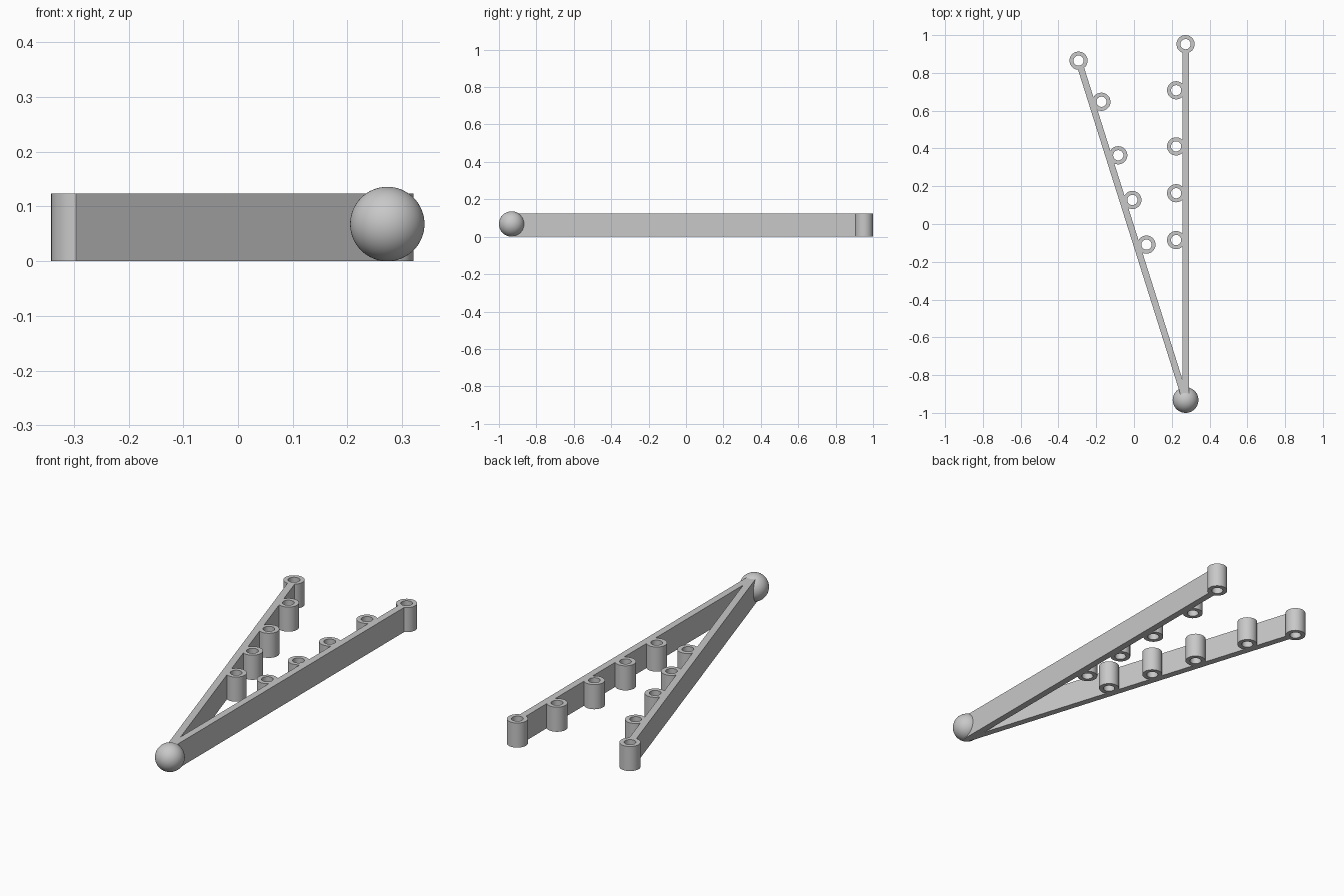
import bpy, bmesh, math
from mathutils import Matrix, Vector

cube = bpy.data.objects.get("Cube")
if cube:
    bpy.data.objects.remove(cube, do_unlink=True)

HINGE = Vector((0.273, -0.932, 0))
HEIGHT, BALL_R = 0.124, 0.068
RING_R, HOLE_R, SEGS = 0.048, 0.027, 48
BAR_W, LENGTH, OFFSET = 0.034, 1.884, 0.05
STATIONS = (0.847, 1.095, 1.343, 1.64)

grey = bpy.data.materials.new("light grey")
grey.use_nodes = True
colour = (0.58, 0.58, 0.58, 1)
grey.diffuse_color = colour
grey.node_tree.nodes["Principled BSDF"].inputs["Base Color"].default_value = colour


def add_object(name, bm, matrix, smooth_angle=35):
    bmesh.ops.recalc_face_normals(bm, faces=bm.faces)
    mesh = bpy.data.meshes.new(name)
    bm.to_mesh(mesh)
    bm.free()
    mesh.materials.append(grey)
    obj = bpy.data.objects.new(name, mesh)
    bpy.context.collection.objects.link(obj)
    obj.matrix_world = matrix
    bpy.ops.object.select_all(action="DESELECT")
    obj.select_set(True)
    bpy.context.view_layer.objects.active = obj
    bpy.ops.object.shade_smooth_by_angle(angle=math.radians(smooth_angle))
    return obj


def add_ring(name, matrix):
    # Rectangular wall section spun into a hollow tube
    bm = bmesh.new()
    section = [(HOLE_R, 0), (RING_R, 0), (RING_R, HEIGHT), (HOLE_R, HEIGHT)]
    verts = [bm.verts.new((r, 0, z)) for r, z in section]
    edges = [bm.edges.new((verts[i], verts[(i + 1) % 4])) for i in range(4)]
    bmesh.ops.spin(bm, geom=verts + edges, cent=(0, 0, 0), axis=(0, 0, 1),
                   angle=math.tau, steps=SEGS, use_merge=True)
    bmesh.ops.remove_doubles(bm, verts=bm.verts, dist=0.0001)
    add_object(name, bm, matrix)


def add_arm(side, angle, inward):
    frame = Matrix.Translation(HINGE) @ Matrix.Rotation(angle, 4, "Z")
    # Flat bar from the hinge to the wall of the end ring
    bar_len = LENGTH - (RING_R + HOLE_R) / 2
    bm = bmesh.new()
    bmesh.ops.create_cube(bm, size=1)
    bmesh.ops.scale(bm, vec=(BAR_W, bar_len, HEIGHT), verts=bm.verts)
    bmesh.ops.translate(bm, vec=(0, bar_len / 2, HEIGHT / 2), verts=bm.verts)
    add_object(side + "_arm", bm, frame)
    # Rings along the inner face, then one on the tip
    for i, y in enumerate(STATIONS):
        add_ring(f"{side}_ring_{i + 1}", frame @ Matrix.Translation((inward * OFFSET, y, 0)))
    add_ring(side + "_end_ring", frame @ Matrix.Translation((0, LENGTH, 0)))


add_arm("left", 0, -1)
add_arm("right", math.radians(17.5), 1)

# Ball at the hinge
ball = bmesh.new()
bmesh.ops.create_uvsphere(ball, u_segments=64, v_segments=32, radius=BALL_R)
add_object("hinge_ball", ball, Matrix.Translation(HINGE + Vector((0, 0, BALL_R))))
